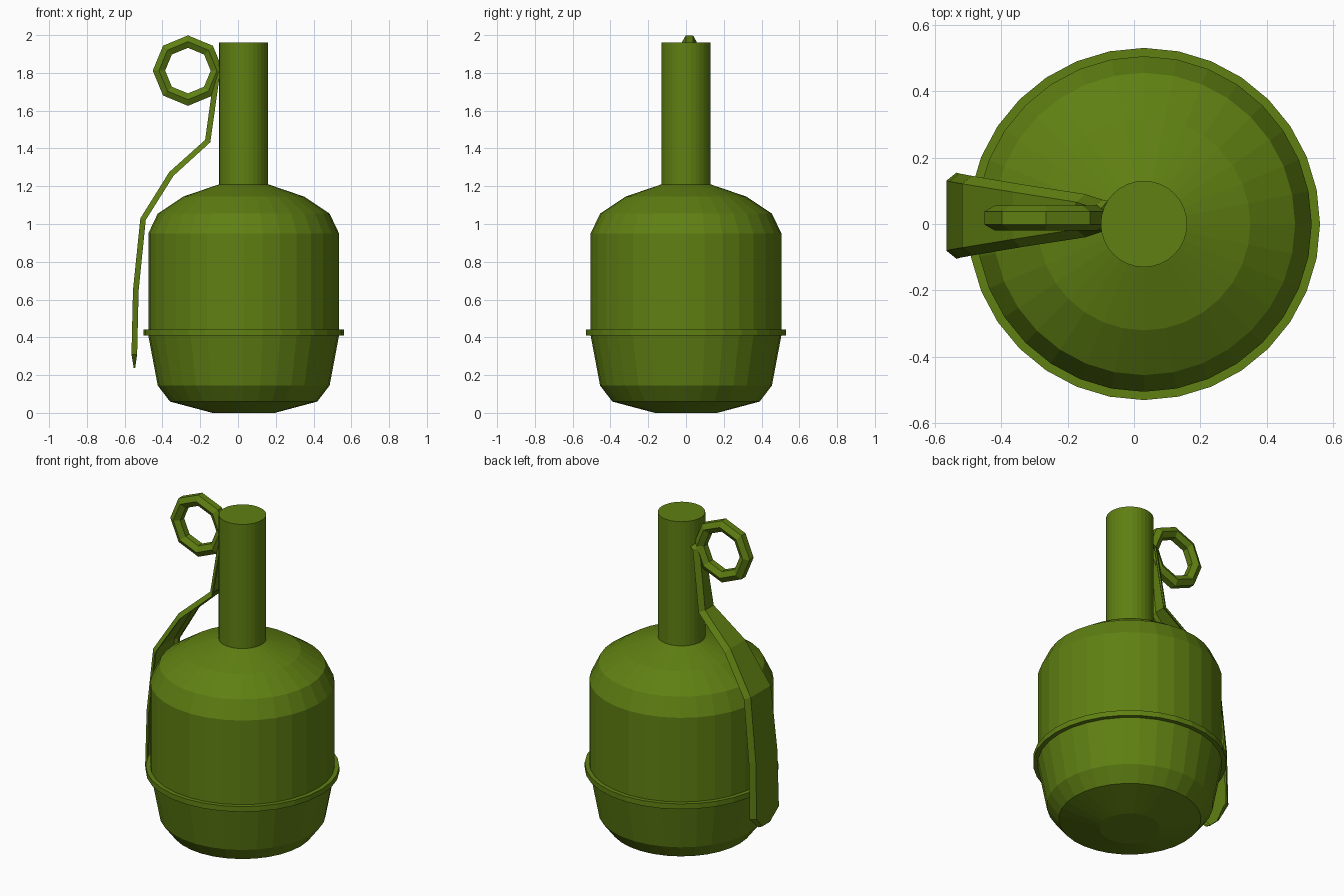
import bpy, bmesh, math
from mathutils import Vector, Matrix

cube = bpy.data.objects.get("Cube")
if cube:
    bpy.data.objects.remove(cube, do_unlink=True)

olive = bpy.data.materials.new("olive green paint")
olive.use_nodes = True
olive.diffuse_color = (0.115, 0.215, 0.006, 1)
olive.node_tree.nodes["Principled BSDF"].inputs["Base Color"].default_value = olive.diffuse_color

AXIS = Vector((0.03, 0, 0))  # centre line of body and neck


def finish(name, bm):
    bmesh.ops.recalc_face_normals(bm, faces=bm.faces)
    mesh = bpy.data.meshes.new(name)
    bm.to_mesh(mesh)
    bm.free()
    mesh.materials.append(olive)
    obj = bpy.data.objects.new(name, mesh)
    bpy.context.collection.objects.link(obj)
    return obj


def loft(bm, loops, closed=False):
    """Bridge loops of points with quads; cap the ends unless closed."""
    rows = [[bm.verts.new(p) for p in loop] for loop in loops]
    pairs = list(zip(rows, rows[1:]))
    if closed:
        pairs.append((rows[-1], rows[0]))
    else:
        bm.faces.new(rows[0])
        bm.faces.new(rows[-1])
    n = len(rows[0])
    for a, b in pairs:
        for i in range(n):
            j = (i + 1) % n
            bm.faces.new((a[i], a[j], b[j], b[i]))


def turned(name, profile, segments=32, matrix=Matrix.Translation(AXIS), closed=False):
    """Lathe a (radius, height) profile about local z."""
    angles = [math.tau * i / segments for i in range(segments)]
    loops = [[matrix @ Vector((r * math.cos(a), r * math.sin(a), z)) for a in angles]
             for r, z in profile]
    bm = bmesh.new()
    loft(bm, loops, closed)
    return finish(name, bm)


# Body, band and neck
turned("body", [(0.165, 0), (0.39, 0.06), (0.455, 0.145), (0.505, 0.41),
                (0.505, 0.95), (0.455, 1.055), (0.32, 1.145), (0.13, 1.21)])
turned("body_band", [(0.53, 0.41), (0.53, 0.442)])
turned("neck", [(0.13, 1.19), (0.13, 1.96)])

# Pull ring: eight sides around, hexagonal section
section = [(0.1535 + 0.038 * math.cos(a), 0.038 * math.sin(a))
           for a in (math.radians(30 + 60 * i) for i in range(6))]
turned("pull_ring", section, 8,
       Matrix.Translation((-0.265, 0.018, 1.812)) @ Matrix.Rotation(math.pi / 2, 4, "X"),
       closed=True)

# Safety lever: flanged channel that widens downwards, (x, z, half width)
path = [(-0.10, 1.825, 0.045), (-0.125, 1.80, 0.048), (-0.174, 1.445, 0.065),
        (-0.364, 1.275, 0.095), (-0.517, 1.03, 0.12), (-0.556, 0.65, 0.127),
        (-0.564, 0.31, 0.13), (-0.552, 0.238, 0.06)]
loops = []
for i, (x, z, w) in enumerate(path):
    before, after = path[max(i - 1, 0)], path[min(i + 1, len(path) - 1)]
    along = Vector((after[0] - before[0], 0, after[1] - before[1])).normalized()
    inward = Vector((-along.z, 0, along.x))
    depth = 0.008 if i == len(path) - 1 else 0.03
    lip = w - 0.024
    half = [(lip, 0), (w, depth), (w - 0.014, depth), (lip - 0.008, depth * 0.45)]
    ring = half + [(-y, d) for y, d in reversed(half)]
    loops.append([Vector((x, 0.025 + y, z)) + inward * d for y, d in ring])
bm = bmesh.new()
loft(bm, loops)
finish("safety_lever", bm)
